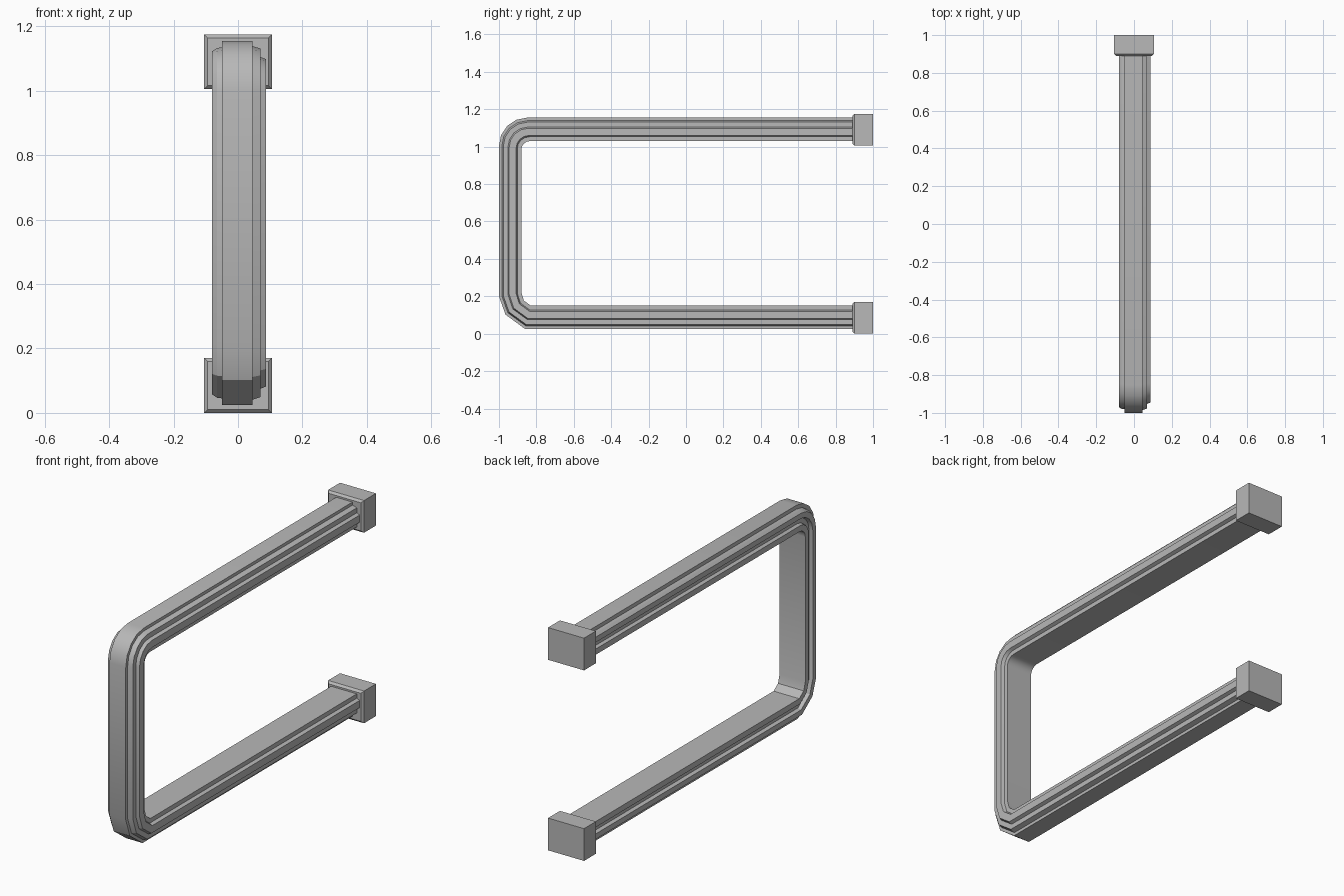
import bpy, bmesh
from math import sin, cos, radians
from mathutils import Vector

cube = bpy.data.objects.get("Cube")
if cube:
    bpy.data.objects.remove(cube, do_unlink=True)

grey = bpy.data.materials.new("satin_grey")
grey.use_nodes = True
grey.diffuse_color = (0.48, 0.48, 0.48, 1)
grey.node_tree.nodes["Principled BSDF"].inputs["Base Color"].default_value = (0.48, 0.48, 0.48, 1)


def finish(name, bm):
    bmesh.ops.recalc_face_normals(bm, faces=bm.faces)
    mesh = bpy.data.meshes.new(name)
    bm.to_mesh(mesh)
    bm.free()
    mesh.materials.append(grey)
    obj = bpy.data.objects.new(name, mesh)
    bpy.context.collection.objects.link(obj)
    return obj


def arc(cy, cz, r, steps):
    return [Vector((0, cy - r * sin(a), cz + r * cos(a)))
            for a in (radians(90 * i / steps) for i in range(steps + 1))]


# Moulded cross-section: (x, depth from the outer face)
DEPTH = 0.125
profile = [(0.045, 0), (0.045, 0.016), (0.07, 0.024), (0.07, 0.05),
           (0.087, 0.057), (0.087, 0.095), (0.07, 0.102), (0.07, DEPTH),
           (-0.08, DEPTH), (-0.08, 0.095), (-0.062, 0.09), (-0.062, 0.066),
           (-0.08, 0.06), (-0.08, 0.032), (-0.065, 0.022), (-0.05, 0.02), (-0.05, 0)]

# Outer and inner outlines of the U, from the top arm to the bottom arm
END = 0.95
outer = [Vector((0, END, 1.155))] + arc(-0.85, 1.005, 0.15, 4)
outer += [Vector((0, y, z)) for y, z in [(-1, 0.2), (-0.965, 0.102), (-0.86, 0.025), (END, 0.025)]]
inner = [Vector((0, END, 1.03))] + arc(-0.835, 0.985, 0.045, 4)
inner += [Vector((0, y, z)) for y, z in [(-0.88, 0.22), (-0.867, 0.177), (-0.83, 0.15), (END, 0.15)]]

# Bar swept along the U
bm = bmesh.new()
rings = []
for o, i in zip(outer, inner):
    rings.append([bm.verts.new(o.lerp(i, d / DEPTH) + Vector((x, 0, 0))) for x, d in profile])
n = len(profile)
for a, b in zip(rings, rings[1:]):
    for k in range(n):
        bm.faces.new((a[k], a[(k + 1) % n], b[(k + 1) % n], b[k]))
bm.faces.new(rings[0])
bm.faces.new(rings[-1])
bar = finish("moulded_bar", bm)
bpy.context.view_layer.objects.active = bar
bar.select_set(True)
bpy.ops.object.shade_smooth_by_angle(angle=radians(25))

# Mounting blocks with a chamfered front rim
for name, z in (("upper_mount", 1.09), ("lower_mount", 0.085)):
    bm = bmesh.new()
    bmesh.ops.create_cube(bm, size=1)
    for v in bm.verts:
        v.co = Vector((v.co.x * 0.21, 0.945 + v.co.y * 0.11, z + v.co.z * 0.17))
    rim = [e for e in bm.edges if all(v.co.y < 0.9 for v in e.verts)]
    bmesh.ops.bevel(bm, geom=rim, offset=0.011, segments=1, affect='EDGES')
    finish(name, bm)
